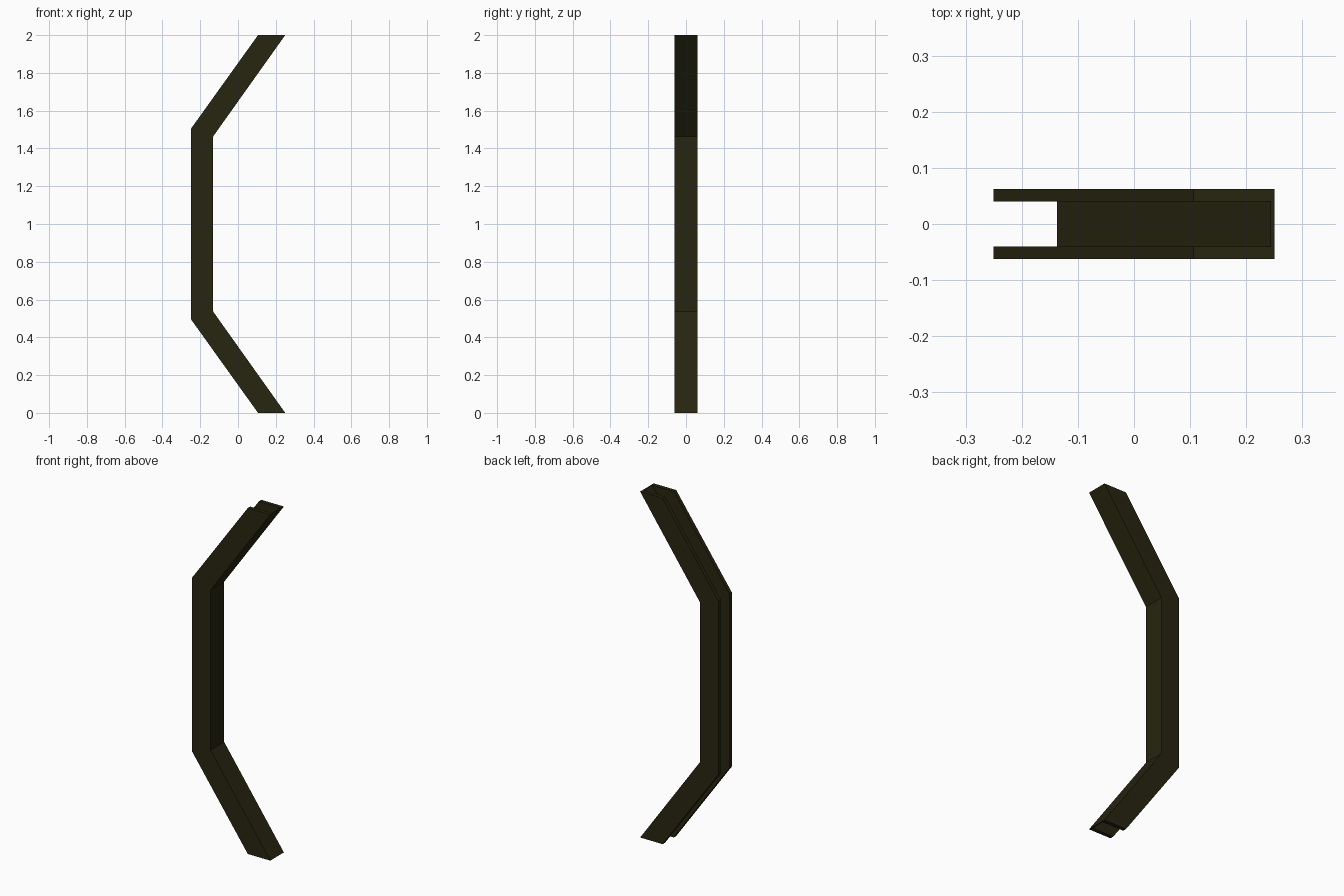
import bpy
import bmesh

if "Cube" in bpy.data.objects:
    bpy.data.objects.remove(bpy.data.objects["Cube"])

# One dark olive paint for the whole bracket
paint = bpy.data.materials.new("dark olive metal")
paint.diffuse_color = (0.020, 0.0185, 0.005, 1.0)
paint.use_nodes = True
paint.node_tree.nodes["Principled BSDF"].inputs["Base Color"].default_value = paint.diffuse_color

HALF_WIDTH = 0.062    # half of the beam width along y
GAP = 0.040           # half of the open channel along y

# Lower half of the bent path as (x, z); the upper half is mirrored about z = 1
OUTER = [(0.106, 0.0), (-0.25, 0.497)]
INNER = [(0.25, 0.0), (-0.132, 0.537)]


def mirrored(line):
    return line + [(x, 2.0 - z) for x, z in reversed(line)]


def blend(a, b, t):
    return [(p[0] + (q[0] - p[0]) * t, p[1] + (q[1] - p[1]) * t)
            for p, q in zip(a, b)]


outer, inner = mirrored(OUTER), mirrored(INNER)
web = blend(outer, inner, 0.955)   # floor of the channel, close to the inner side

# U-shaped section: (path line, y), open towards the outer side
section = [
    (outer, -HALF_WIDTH), (inner, -HALF_WIDTH), (inner, -GAP), (inner, GAP),
    (inner, HALF_WIDTH), (outer, HALF_WIDTH), (outer, GAP), (web, GAP),
    (web, -GAP), (outer, -GAP),
]

# Sweep the section along the bent path
bm = bmesh.new()
rings = [[bm.verts.new((line[i][0], y, line[i][1])) for line, y in section]
         for i in range(len(outer))]
n = len(section)
for a, b in zip(rings, rings[1:]):
    for k in range(n):
        bm.faces.new((a[k], a[(k + 1) % n], b[(k + 1) % n], b[k]))

# Cap both ends: two flanges and the web
for ring in (rings[0], rings[-1]):
    for ids in ((0, 1, 2, 8, 9), (2, 3, 7, 8), (3, 4, 5, 6, 7)):
        bm.faces.new([ring[k] for k in ids])
bmesh.ops.recalc_face_normals(bm, faces=bm.faces)

mesh = bpy.data.meshes.new("bent_channel_beam")
bm.to_mesh(mesh)
bm.free()
mesh.materials.append(paint)
beam = bpy.data.objects.new("bent_channel_beam", mesh)
bpy.context.collection.objects.link(beam)
